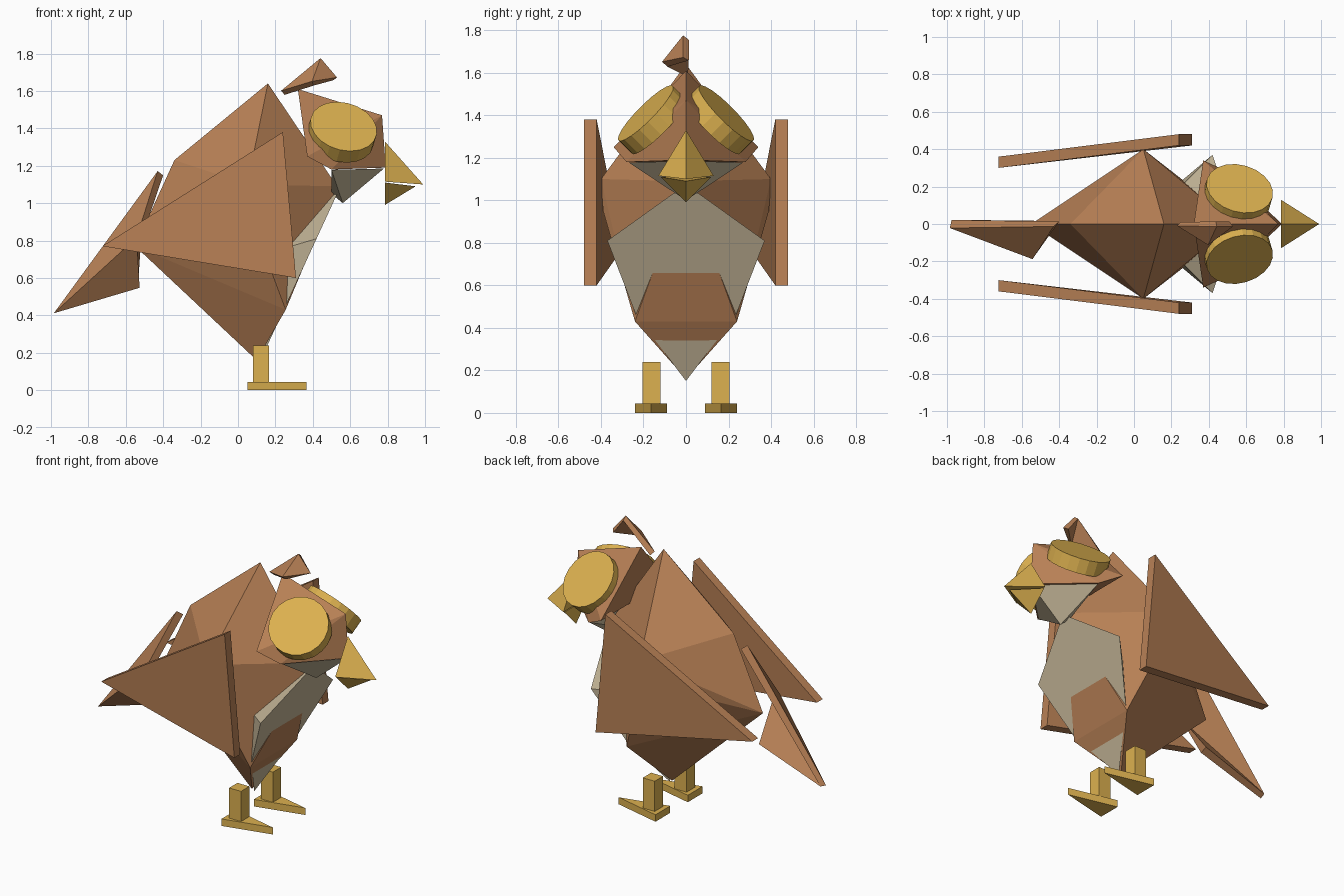
import bpy, bmesh
from mathutils import Vector

if "Cube" in bpy.data.objects:
    bpy.data.objects.remove(bpy.data.objects["Cube"])


def material(name, rgb):
    m = bpy.data.materials.new(name)
    m.diffuse_color = (*rgb, 1)
    m.use_nodes = True
    m.node_tree.nodes["Principled BSDF"].inputs["Base Color"].default_value = m.diffuse_color
    return m


BROWN = material("feather brown", (0.48, 0.218, 0.092))
CREAM = material("belly cream", (0.57, 0.48, 0.32))
GOLD = material("beak gold", (0.72, 0.44, 0.08))


def finish(bm, name, mat):
    bmesh.ops.recalc_face_normals(bm, faces=bm.faces)
    me = bpy.data.meshes.new(name)
    bm.to_mesh(me)
    bm.free()
    ob = bpy.data.objects.new(name, me)
    me.materials.append(mat)
    bpy.context.collection.objects.link(ob)
    return ob


def hull(name, pts, mat, mirror=True):
    """Faceted solid around points; off-centre points are mirrored in y."""
    bm = bmesh.new()
    for x, y, z in pts:
        bm.verts.new((x, y, z))
        if mirror and y:
            bm.verts.new((x, -y, z))
    bmesh.ops.convex_hull(bm, input=bm.verts[:])
    bmesh.ops.delete(bm, geom=[v for v in bm.verts if not v.link_faces], context='VERTS')
    bmesh.ops.dissolve_limit(bm, angle_limit=0.01, verts=bm.verts[:], edges=bm.edges[:])
    return finish(bm, name, mat)


def folded_plate(name, pts, faces, thickness):
    """Folded feather: joined triangles with thickness."""
    bm = bmesh.new()
    vs = [bm.verts.new(p) for p in pts]
    for f in faces:
        bm.faces.new([vs[i] for i in f])
    ob = finish(bm, name, BROWN)
    mod = ob.modifiers.new("thickness", 'SOLIDIFY')
    mod.thickness = thickness
    mod.offset = 0
    return ob


# Body, breast shield, head and chin
hull("body", [(0.16, 0, 1.64), (-0.34, 0, 1.23), (-0.55, 0, 0.77), (0.10, 0, 0.16),
              (0.05, 0.40, 1.10), (0.06, 0.39, 0.95), (0.255, 0.24, 0.43),
              (0.53, 0, 1.09)], BROWN)
hull("breast", [(0.542, 0, 1.075), (0.42, 0.37, 0.81), (0.259, 0.235, 0.46),
                (0.116, 0, 0.15), (0.05, 0, 0.70)], CREAM)
hull("head", [(0.32, 0, 1.61), (0.77, 0, 1.47), (0.79, 0, 1.19),
              (0.37, 0.34, 1.25), (0.50, 0.28, 1.18)], BROWN)
hull("chin", [(0.50, 0.27, 1.178), (0.78, 0, 1.185), (0.56, 0, 1.0), (0.50, 0, 1.05)], CREAM)

# Beak
hull("upper_beak", [(0.785, 0, 1.33), (0.785, 0.13, 1.115), (0.99, 0, 1.10)], GOLD)
hull("lower_beak", [(0.785, 0.12, 1.11), (0.785, 0, 0.99), (0.95, 0, 1.09)], GOLD)

# Tail and crest feathers
folded_plate("tail", [(-0.98, 0, 0.415), (-0.415, 0, 1.16), (-0.53, -0.17, 0.81), (-0.53, 0, 0.56)],
             [(0, 1, 2), (0, 2, 3)], 0.045)
folded_plate("crest", [(0.24, 0, 1.59), (0.44, 0, 1.765), (0.40, -0.10, 1.64), (0.52, 0, 1.665)],
             [(0, 1, 2), (2, 1, 3)], 0.035)

for side, label in ((1, "left"), (-1, "right")):
    # Wing: triangular slab splayed outward toward the front
    wing = []
    for x, y, z in ((-0.725, 0.36, 0.77), (0.24, 0.48, 1.38), (0.31, 0.48, 0.60)):
        wing += [(x, side * y, z), (x, side * (y - 0.06), z)]
    hull(label + "_wing", wing, BROWN, mirror=False)

    # Eye disc lying on the sloping side of the head
    n = Vector((0.205, side * 0.695, 0.69)).normalized()
    bpy.ops.mesh.primitive_cylinder_add(
        vertices=20, radius=0.182, depth=0.09,
        location=Vector((0.565, side * 0.19, 1.41)) - n * 0.045,
        rotation=n.to_track_quat('Z', 'Y').to_euler())
    eye = bpy.context.object
    eye.name = label + "_eye"
    eye.data.materials.append(GOLD)

    # Leg post and pointed foot
    hull(label + "_leg", [(x, side * y, z) for x in (0.08, 0.165)
                          for y in (0.12, 0.205) for z in (0.03, 0.24)], GOLD, mirror=False)
    hull(label + "_foot", [(x, side * y, z) for x, y in ((0.05, 0.09), (0.05, 0.24), (0.365, 0.165))
                           for z in (0, 0.045)], GOLD, mirror=False)
